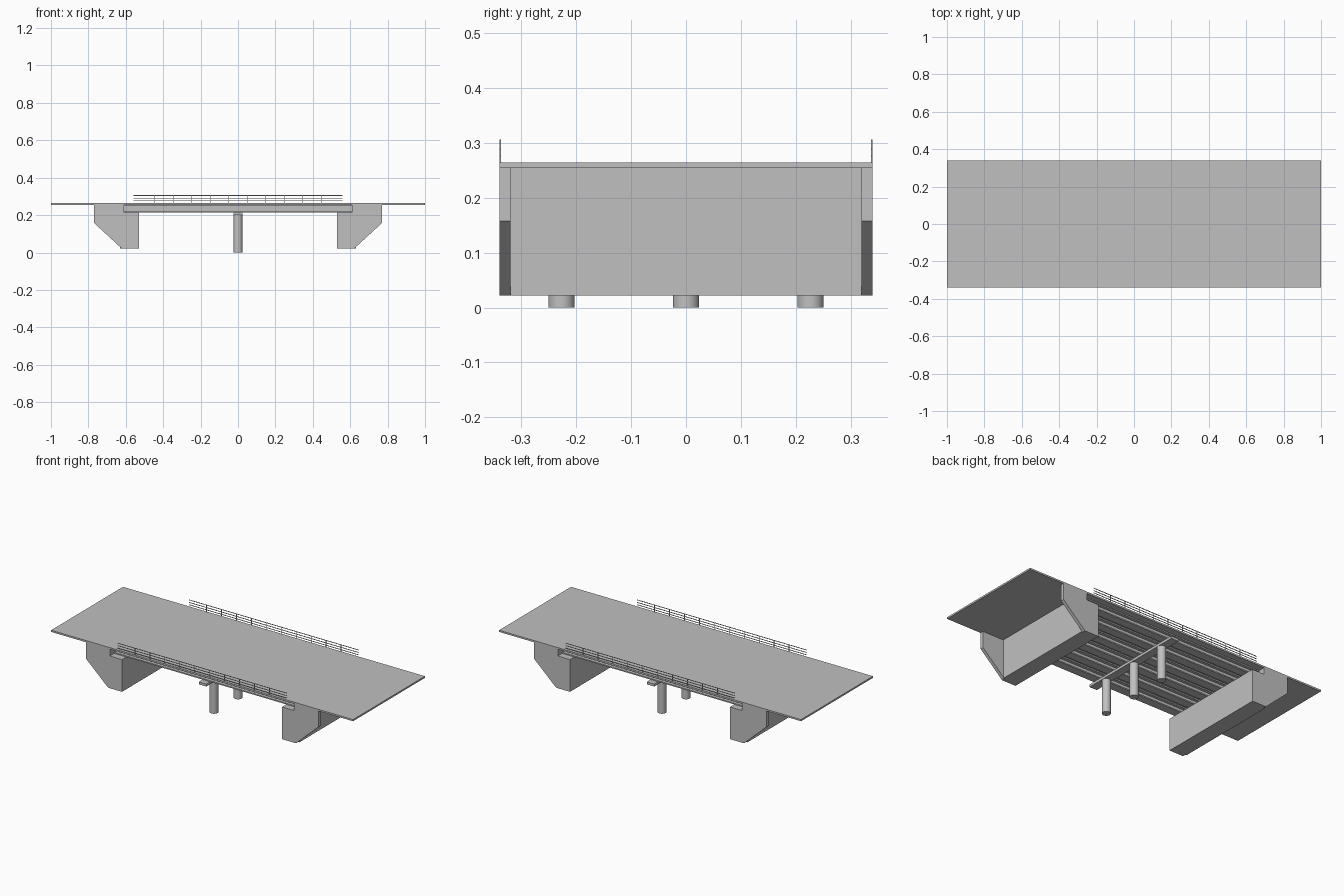
import bpy, bmesh
from mathutils import Vector

cube = bpy.data.objects.get("Cube")
if cube:
    bpy.data.objects.remove(cube, do_unlink=True)

concrete = bpy.data.materials.new("concrete_grey")
concrete.use_nodes = True
concrete.diffuse_color = (0.53, 0.53, 0.53, 1)
bsdf = next(n for n in concrete.node_tree.nodes if n.type == 'BSDF_PRINCIPLED')
bsdf.inputs["Base Color"].default_value = (0.53, 0.53, 0.53, 1)


def finish(name, bm):
    bmesh.ops.recalc_face_normals(bm, faces=bm.faces)
    mesh = bpy.data.meshes.new(name)
    bm.to_mesh(mesh)
    bm.free()
    mesh.materials.append(concrete)
    obj = bpy.data.objects.new(name, mesh)
    bpy.context.collection.objects.link(obj)
    return obj


def add_box(bm, lo, hi):
    lo, hi = Vector(lo), Vector(hi)
    for v in bmesh.ops.create_cube(bm, size=1)["verts"]:
        v.co = (lo + hi) / 2 + v.co * (hi - lo)


def box(name, lo, hi):
    bm = bmesh.new()
    add_box(bm, lo, hi)
    return finish(name, bm)


def prism(name, profile, y0, y1, side=1):
    """Extrude an x-z profile along y; side mirrors it in x."""
    bm = bmesh.new()
    face = bm.faces.new([bm.verts.new((x * side, y0, z)) for x, z in profile])
    ext = bmesh.ops.extrude_face_region(bm, geom=[face])["geom"]
    for v in ext:
        if isinstance(v, bmesh.types.BMVert):
            v.co.y = y1
    return finish(name, bm)


HALF = 0.34          # half the deck width
UNDER = 0.255        # underside of the deck
SEAT = 0.215         # bearing level of the girders
FOOT = 0.022         # bottom of the abutments

# Deck slab
box("deck", (-1, -HALF, UNDER), (1, HALF, 0.265))

# Abutments with a bearing shelf, and notched wing walls
shelf = [(0.61, UNDER), (0.61, SEAT), (0.53, SEAT), (0.53, FOOT)]
wall = shelf + [(0.63, FOOT), (0.63, UNDER)]
wing = shelf + [(0.622, FOOT), (0.77, 0.158), (0.77, UNDER)]
for side, label in ((1, "left"), (-1, "right")):
    prism(label + "_abutment_wall", wall, -0.32, 0.32, side)
    prism(label + "_front_wing_wall", wing, -HALF, -0.32, side)
    prism(label + "_back_wing_wall", wing, 0.32, HALF, side)

# I-section girders
for i in range(6):
    y = -0.275 + i * 0.11
    bm = bmesh.new()
    add_box(bm, (-0.61, y - 0.025, SEAT), (0.61, y + 0.025, SEAT + 0.007))
    add_box(bm, (-0.61, y - 0.008, SEAT + 0.007), (0.61, y + 0.008, UNDER - 0.007))
    add_box(bm, (-0.61, y - 0.025, UNDER - 0.007), (0.61, y + 0.025, UNDER))
    finish("girder_%d" % (i + 1), bm)

# Middle pier: cap beam and three round columns
box("pier_cap", (-0.025, -0.335, 0.2), (0.025, 0.335, SEAT))
for i, y in enumerate((-0.227, 0, 0.227)):
    bpy.ops.mesh.primitive_cylinder_add(vertices=32, radius=0.024, depth=0.2,
                                        location=(0, y, 0.1))
    column = bpy.context.object
    column.name = "pier_column_%d" % (i + 1)
    column.data.materials.append(concrete)
    bpy.ops.object.shade_smooth_by_angle()

# Railings: three rails on ten posts each side
R = 0.0015
for side, label in ((-1, "front"), (1, "back")):
    y = side * (HALF - R)
    bm = bmesh.new()
    for z in (0.276, 0.29, 0.305):
        add_box(bm, (-0.56, y - R, z - R), (0.56, y + R, z + R))
    for i in range(10):
        x = (i - 4.5) * 0.099
        add_box(bm, (x - R, y - R, 0.264), (x + R, y + R, 0.306))
    finish(label + "_railing", bm)
